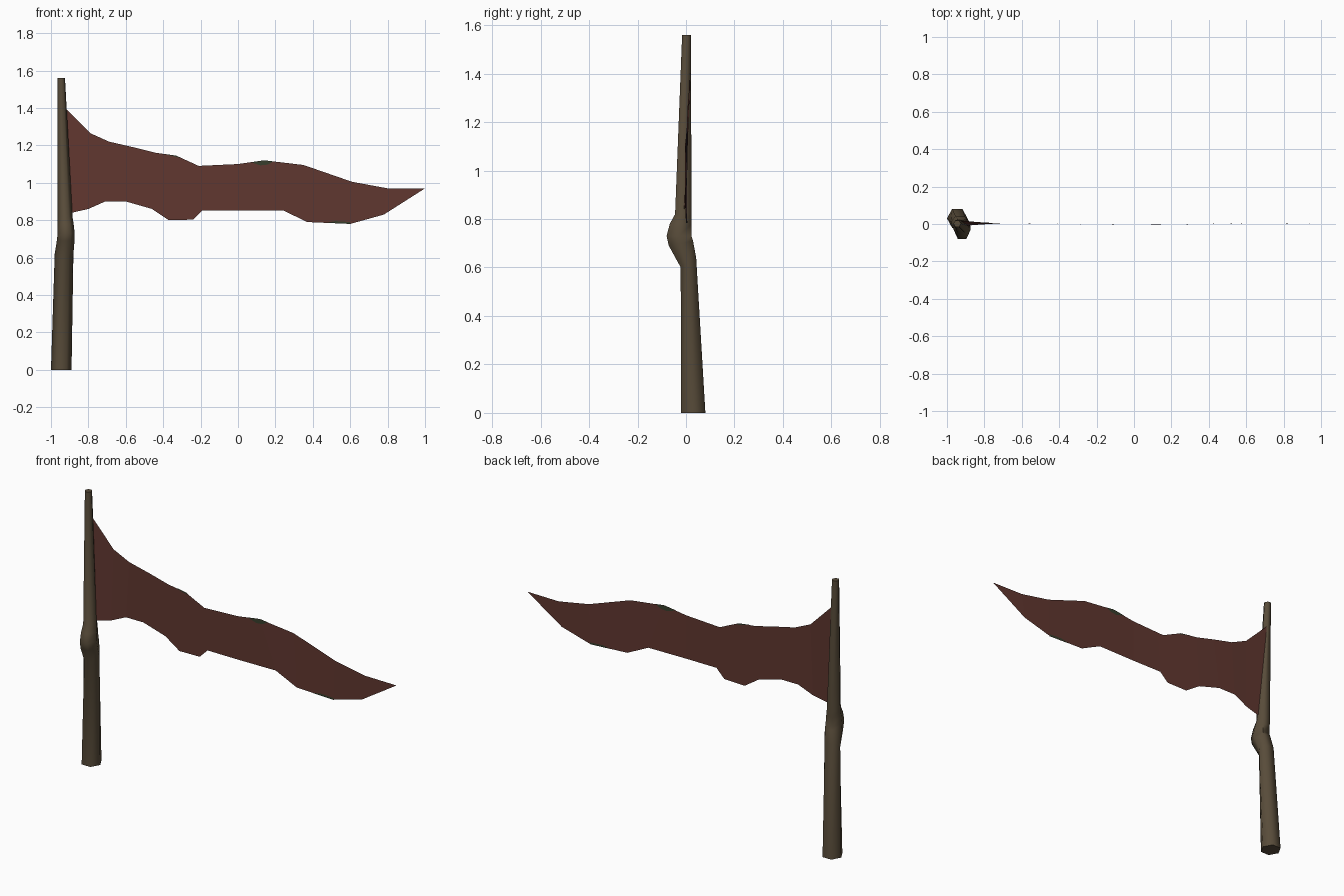
import bpy, bmesh, math

if "Cube" in bpy.data.objects:
    bpy.data.objects.remove(bpy.data.objects["Cube"])


def material(name, rgb):
    m = bpy.data.materials.new(name)
    m.diffuse_color = (*rgb, 1)
    m.use_nodes = True
    m.node_tree.nodes["Principled BSDF"].inputs["Base Color"].default_value = m.diffuse_color
    return m


def add_object(name, verts, faces, mat):
    me = bpy.data.meshes.new(name)
    me.from_pydata(verts, [], faces)
    me.materials.append(mat)
    ob = bpy.data.objects.new(name, me)
    bpy.context.collection.objects.link(ob)
    return ob


wood = material("weathered wood", (0.098, 0.072, 0.042))
cloth = material("dark red cloth", (0.118, 0.038, 0.029))
moss = material("dark green stain", (0.038, 0.048, 0.025))

# Pole: crooked six-sided branch, rings of (z, centre x, centre y, radius x, radius y, tilt)
rings = [
    (0.00, -0.945, 0.030, 0.055, 0.050, 0.0),
    (0.62, -0.930, 0.010, 0.050, 0.032, 0.6),
    (0.70, -0.920, -0.021, 0.047, 0.050, 0.2),
    (0.73, -0.919, -0.029, 0.046, 0.051, 0.0),
    (0.78, -0.922, -0.022, 0.043, 0.045, 0.0),
    (0.82, -0.925, -0.011, 0.040, 0.034, 0.0),
    (1.56, -0.945, 0.002, 0.020, 0.018, 0.0),
]
N = 6
verts, faces = [], []
for z, cx, cy, rx, ry, tilt in rings:
    for k in range(N):
        a = 2 * math.pi * k / N
        dy = ry * math.sin(a) / math.sin(math.pi / 3)
        verts.append((cx + rx * math.cos(a), cy + dy, z + tilt * dy))
for r in range(len(rings) - 1):
    for k in range(N):
        n = (k + 1) % N
        faces.append((r * N + k, r * N + n, (r + 1) * N + n, (r + 1) * N + k))
faces.append(tuple(reversed(range(N))))
faces.append(tuple(range(len(verts) - N, len(verts))))
pole = add_object("pole", verts, faces, wood)
bpy.context.view_layer.objects.active = pole
pole.select_set(True)
bpy.ops.object.shade_smooth_by_angle(angle=math.radians(65))
pole.select_set(False)


# Banner: nearly flat cloth, slightly twisted where it meets the pole
def cloth_y(x, z):
    twist = max(0.0, (-0.7 - x) / 0.23)
    ripple = 0.005 * math.sin(x * 4.5 + 4.7)
    return ripple * (1 - twist) + twist * 0.05 * (z - 1.05)


# columns of (top x, top z, bottom x, bottom z)
columns = [
    (-0.935, 1.41, -0.91, 0.835), (-0.79, 1.265, -0.80, 0.86),
    (-0.69, 1.22, -0.71, 0.90), (-0.56, 1.19, -0.60, 0.90),
    (-0.44, 1.16, -0.46, 0.86), (-0.33, 1.145, -0.37, 0.80),
    (-0.21, 1.09, -0.24, 0.803), (-0.17, 1.092, -0.19, 0.853),
    (0.0, 1.10, 0.0, 0.853), (0.14, 1.12, 0.24, 0.853),
    (0.35, 1.095, 0.37, 0.79), (0.61, 1.005, 0.60, 0.78),
    (0.80, 0.97, 0.78, 0.83),
]
verts, faces = [], []
for tx, tz, bx, bz in columns:
    verts += [(tx, cloth_y(tx, tz), tz), (bx, cloth_y(bx, bz), bz)]
for i in range(0, len(verts) - 2, 2):
    faces.append((i, i + 1, i + 3, i + 2))
tip = len(verts)
verts.append((1.0, 0.0, 0.97))
faces.append((tip - 2, tip - 1, tip))
add_object("banner", verts, faces, cloth)

# Small stains along the banner edges, on both sides of the cloth
stains = [
    [(0.07, 1.110), (0.12, 1.093), (0.16, 1.097), (0.19, 1.114), (0.14, 1.12)],
    [(0.47, 0.786), (0.60, 0.780), (0.60, 0.790), (0.52, 0.795)],
    [(-0.40, 1.155), (-0.31, 1.133), (-0.33, 1.145)],
]
verts, faces = [], []
for side in (-1, 1):
    for pts in stains:
        start = len(verts)
        verts += [(x, cloth_y(x, z) + side * 0.002, z) for x, z in pts]
        f = range(start, len(verts))
        faces.append(tuple(f) if side < 0 else tuple(reversed(f)))
add_object("edge_stains", verts, faces, moss)
